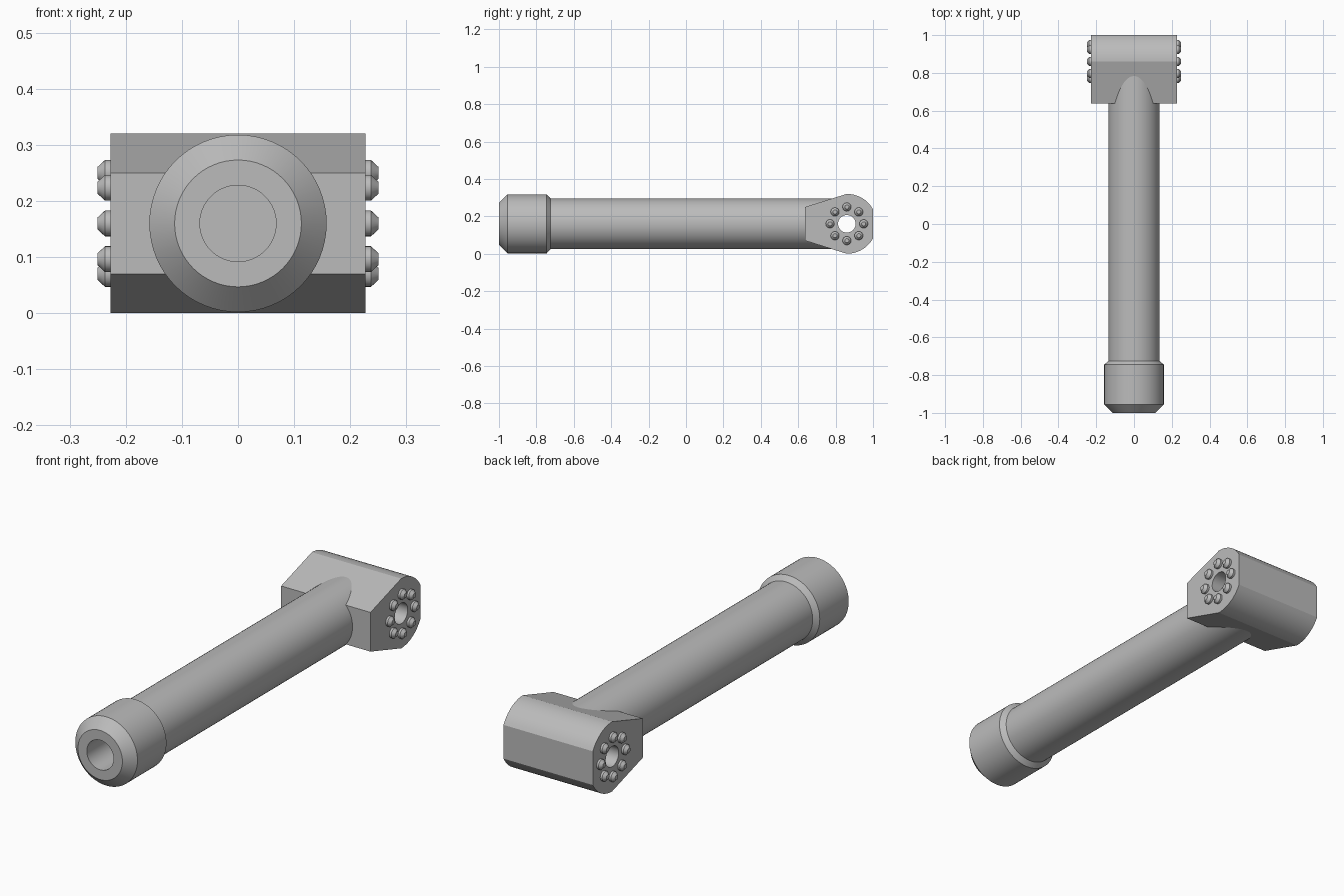
import bpy, bmesh, math
from mathutils import Vector, Matrix

cube = bpy.data.objects.get("Cube")
if cube:
    bpy.data.objects.remove(cube, do_unlink=True)

grey = bpy.data.materials.new("plain_grey")
grey.use_nodes = True
colour = (0.5, 0.5, 0.5, 1)
grey.diffuse_color = colour
grey.node_tree.nodes["Principled BSDF"].inputs["Base Color"].default_value = colour

MID_Z = 0.16          # height of the tube axis
PIN_Y = 0.86          # centre of the head's cross hole
HEAD_R = 0.16
HALF_W = 0.227


def finish(name, bm):
    """Turn a bmesh into a shaded, coloured object."""
    bmesh.ops.remove_doubles(bm, verts=bm.verts, dist=1e-5)
    bmesh.ops.recalc_face_normals(bm, faces=bm.faces)
    mesh = bpy.data.meshes.new(name)
    bm.to_mesh(mesh)
    bm.free()
    mesh.materials.append(grey)
    obj = bpy.data.objects.new(name, mesh)
    bpy.context.collection.objects.link(obj)
    return obj


def smooth(obj, degrees=25):
    bpy.ops.object.select_all(action='DESELECT')
    obj.select_set(True)
    bpy.context.view_layer.objects.active = obj
    bpy.ops.object.shade_smooth_by_angle(angle=math.radians(degrees))


def lathe(name, profile, axis, origin, steps):
    """Spin (radius, distance) points around an axis through origin."""
    bm = bmesh.new()
    verts = [bm.verts.new((r, 0, t)) for r, t in profile]
    edges = [bm.edges.new(pair) for pair in zip(verts, verts[1:])]
    bmesh.ops.spin(bm, geom=verts + edges, cent=(0, 0, 0), axis=(0, 0, 1),
                   angle=math.tau, steps=steps, use_merge=True)
    turn = Vector((0, 0, 1)).rotation_difference(Vector(axis)).to_matrix().to_4x4()
    bm.transform(Matrix.Translation(origin) @ turn)
    return finish(name, bm)


# Tube: bore, bevelled collar and long shaft in one turned profile
tube = lathe("tube_with_collar", [
    (0, -0.8), (0.068, -0.8), (0.068, -1), (0.113, -1), (0.158, -0.955),
    (0.158, -0.745), (0.136, -0.725), (0.136, 0.795), (0, 0.795)],
    (0, 1, 0), (0, 0, MID_Z), 64)
smooth(tube)

# Head: sloped front, rounded top and bottom, flat back
flat = math.acos((1 - PIN_Y) / HEAD_R)
arc = [flat + (math.pi / 2 - flat) * i / 10 for i in range(11)]
upper = [(PIN_Y + HEAD_R * math.cos(a), HEAD_R * math.sin(a)) for a in arc]
upper.append((0.637, 0.09))
outline = upper + [(y, -z) for y, z in reversed(upper)]
bm = bmesh.new()
side = bm.faces.new([bm.verts.new((-HALF_W, y, MID_Z + z)) for y, z in outline])
grown = bmesh.ops.extrude_face_region(bm, geom=[side], use_keep_orig=True)
bmesh.ops.translate(bm, vec=(2 * HALF_W, 0, 0),
                    verts=[v for v in grown["geom"] if isinstance(v, bmesh.types.BMVert)])
head = finish("head_block", bm)

# Cross hole through the head
cutter = lathe("hole_cutter", [(0, -0.4), (0.047, -0.4), (0.047, 0.4), (0, 0.4)],
               (1, 0, 0), (0, PIN_Y, MID_Z), 40)
cutter.hide_render = True
cut = head.modifiers.new("cross_hole", 'BOOLEAN')
cut.operation = 'DIFFERENCE'
cut.solver = 'EXACT'
cut.object = cutter
bpy.ops.object.select_all(action='DESELECT')
head.select_set(True)
bpy.context.view_layer.objects.active = head
bpy.ops.object.modifier_apply(modifier=cut.name)
bpy.data.objects.remove(cutter, do_unlink=True)
smooth(head, 15)

# Bolts: a ring of eight tapered studs on each end of the head
for label, sign in (("left", 1), ("right", -1)):
    for i in range(8):
        a = math.tau * i / 8
        place = (sign * HALF_W, PIN_Y + 0.09 * math.cos(a), MID_Z + 0.09 * math.sin(a))
        bolt = lathe(f"{label}_bolt_{i + 1}", [
            (0, -0.005), (0.023, -0.005), (0.023, 0.01), (0.011, 0.023), (0, 0.023)],
            (sign, 0, 0), place, 24)
        smooth(bolt)
